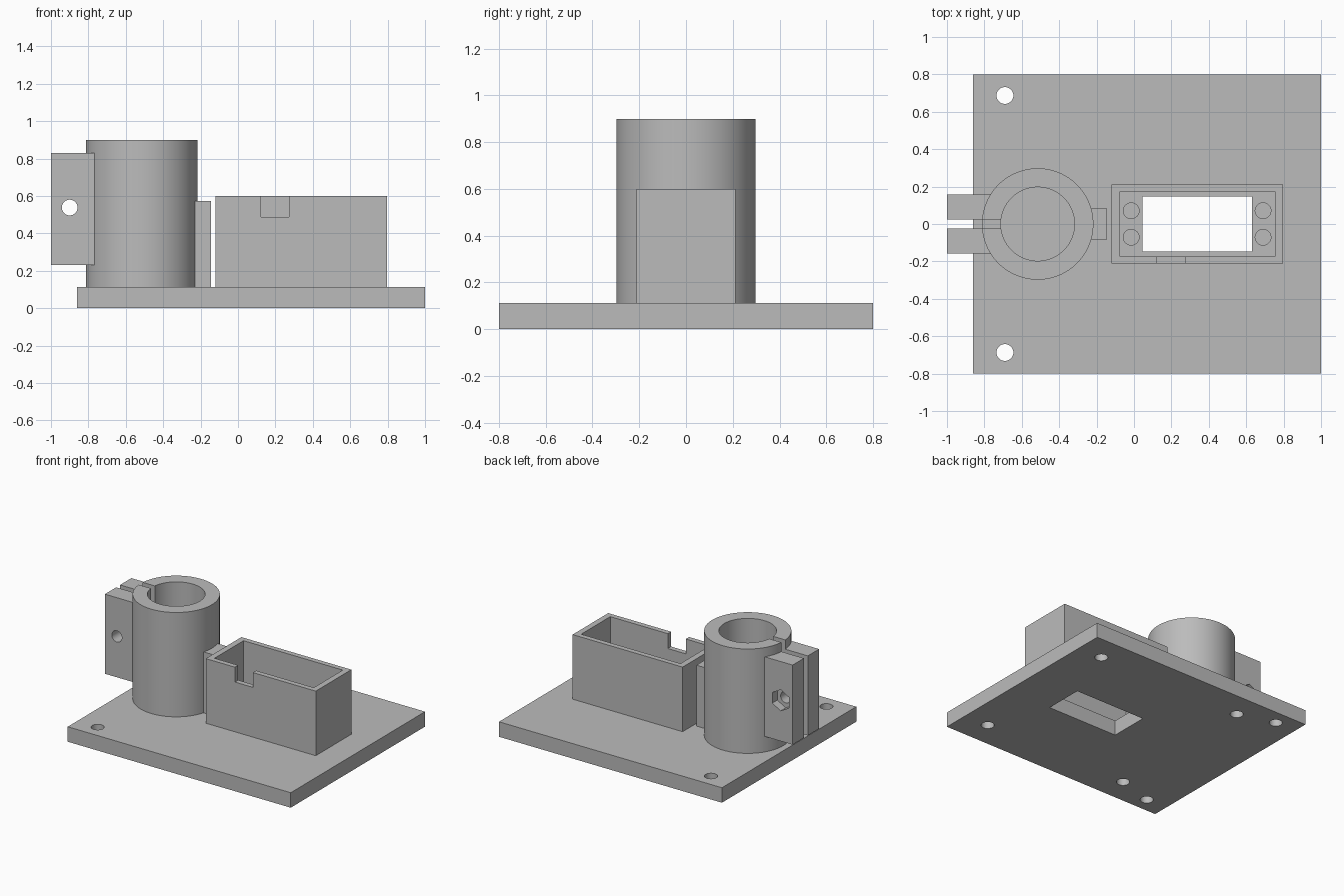
import bpy
import math

if "Cube" in bpy.data.objects:
    bpy.data.objects.remove(bpy.data.objects["Cube"], do_unlink=True)

grey = bpy.data.materials.new("plain_grey")
grey.use_nodes = True
grey.diffuse_color = (0.5, 0.5, 0.5, 1)
grey.node_tree.nodes["Principled BSDF"].inputs["Base Color"].default_value = (0.5, 0.5, 0.5, 1)


def box(name, x, y, z):
    """Box from (low, high) ranges on each axis."""
    bpy.ops.mesh.primitive_cube_add(size=1, location=[sum(r) / 2 for r in (x, y, z)])
    ob = bpy.context.object
    ob.name = name
    ob.scale = [r[1] - r[0] for r in (x, y, z)]
    bpy.ops.object.transform_apply(location=True, rotation=False, scale=True)
    ob.data.materials.append(grey)
    return ob


def rod(name, centre, radius, length, axis="Z", sides=48):
    """Cylinder along Z or Y about its centre."""
    turn = (math.pi / 2, 0, 0) if axis == "Y" else (0, 0, 0)
    bpy.ops.mesh.primitive_cylinder_add(vertices=sides, radius=radius, depth=length,
                                        location=centre, rotation=turn)
    ob = bpy.context.object
    ob.name = name
    bpy.ops.object.transform_apply(location=True, rotation=True, scale=True)
    ob.data.materials.append(grey)
    return ob


def cut(target, cutters):
    """Subtract the cutters, then discard them."""
    for cutter in cutters:
        mod = target.modifiers.new("cut", "BOOLEAN")
        mod.operation = "DIFFERENCE"
        mod.solver = "EXACT"
        mod.object = cutter
        bpy.ops.object.select_all(action="DESELECT")
        bpy.context.view_layer.objects.active = target
        target.select_set(True)
        bpy.ops.object.modifier_apply(modifier=mod.name)
        bpy.data.objects.remove(cutter, do_unlink=True)
    bpy.ops.object.shade_smooth_by_angle(angle=math.radians(30))


TOP = 0.113      # top of the base plate
SUNK = TOP - 0.01
HOLE = 0.045
AXIS_X = -0.515  # centre of the clamp tube
SLIT = 0.0235    # half width of the clamp slit

# Base plate: opening, through holes, blind holes below and blind holes in the pocket
plate = box("base_plate", (-0.86, 1), (-0.8, 0.8), (0, TOP))
holes = [box("opening_cutter", (0.045, 0.63), (-0.147, 0.147), (-0.1, 0.3))]
for side in (-1, 1):
    holes.append(rod("mount_cutter", (-0.69, side * 0.687, 0.05), HOLE, 0.4))
    for x in (-0.41, 0.8):
        holes.append(rod("blind_cutter", (x, side * 0.605, 0), HOLE, 0.14))
    for x in (-0.015, 0.69):
        holes.append(rod("screw_cutter", (x, side * 0.071, TOP), 0.042, 0.14))
cut(plate, holes)

# Rectangular pocket wall with a notch in the front
pocket = box("pocket_wall", (-0.12, 0.797), (-0.212, 0.212), (SUNK, 0.6))
cut(pocket, [box("pocket_cutter", (-0.075, 0.753), (-0.173, 0.173), (0, 1)),
             box("notch_cutter", (0.123, 0.273), (-0.3, -0.1), (0.488, 1))])

# Split clamp tube
tube = rod("clamp_tube", (AXIS_X, 0, (SUNK + 0.9) / 2), 0.298, 0.9 - SUNK, sides=96)
cut(tube, [rod("bore_cutter", (AXIS_X, 0, 0.5), 0.197, 2, sides=96),
           box("slit_cutter", (-1, -0.6), (-SLIT, SLIT), (0.2, 1))])

# Clamp ears with a cross bolt hole and a nut recess at the back
for side, name in ((-1, "front_clamp_ear"), (1, "back_clamp_ear")):
    y = sorted((side * SLIT, side * 0.158))
    ear = box(name, (-1, -0.76), y, (0.23, 0.83))
    cutters = [rod("bolt_cutter", (-0.9, 0, 0.538), 0.042, 1, "Y")]
    if side > 0:
        cutters.append(rod("nut_cutter", (-0.9, 0.158, 0.538), 0.08, 0.12, "Y", 6))
    cut(ear, cutters)

# Rib between the tube and the pocket
box("support_rib", (-0.25, -0.145), (-0.083, 0.083), (SUNK, 0.572))
